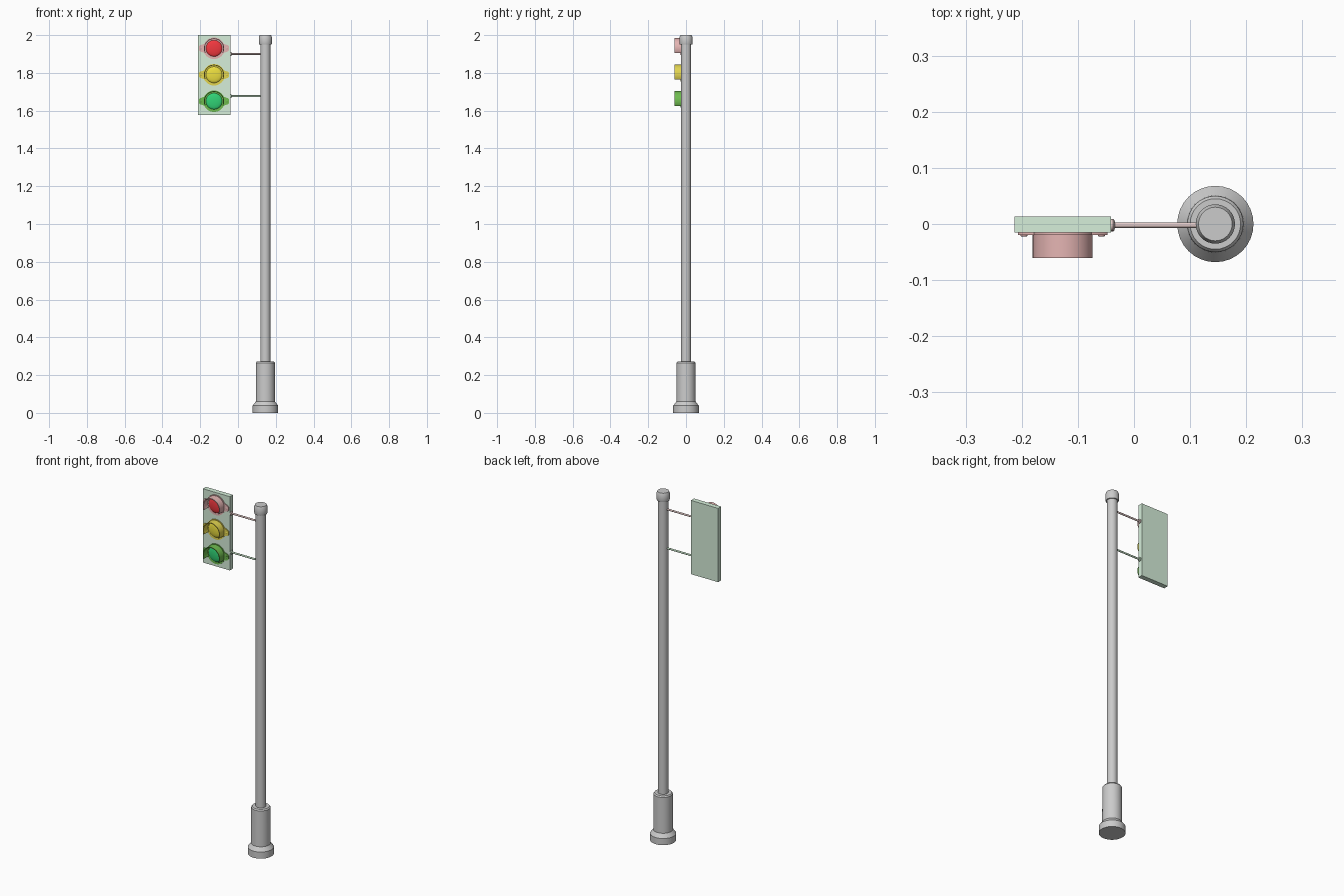
import bpy, bmesh
from math import sin, cos, pi, radians
from mathutils import Vector, Matrix

if "Cube" in bpy.data.objects:
    bpy.data.objects.remove(bpy.data.objects["Cube"])


def material(name, rgb):
    m = bpy.data.materials.new(name)
    m.diffuse_color = (*rgb, 1)
    m.use_nodes = True
    m.node_tree.nodes["Principled BSDF"].inputs["Base Color"].default_value = m.diffuse_color
    return m


def finish(name, bm, mat=None, angle=35):
    bmesh.ops.recalc_face_normals(bm, faces=bm.faces)
    me = bpy.data.meshes.new(name)
    bm.to_mesh(me)
    bm.free()
    ob = bpy.data.objects.new(name, me)
    bpy.context.collection.objects.link(ob)
    if mat:
        me.materials.append(mat)
    bpy.ops.object.select_all(action='DESELECT')
    ob.select_set(True)
    bpy.context.view_layer.objects.active = ob
    bpy.ops.object.shade_smooth_by_angle(angle=radians(angle))
    return ob


def lathe(name, profile, origin, axis, mat=None, sides=32):
    """Revolve (radius, height) points around an axis and close both ends."""
    bm = bmesh.new()
    rings = [[bm.verts.new((r * cos(2 * pi * i / sides), r * sin(2 * pi * i / sides), h))
              for i in range(sides)] for r, h in profile]
    for a, b in zip(rings, rings[1:]):
        for i in range(sides):
            j = (i + 1) % sides
            bm.faces.new((a[i], a[j], b[j], b[i]))
    bm.faces.new(rings[0])
    bm.faces.new(rings[-1])
    rot = Vector((0, 0, 1)).rotation_difference(Vector(axis)).to_matrix().to_4x4()
    bm.transform(Matrix.Translation(origin) @ rot)
    return finish(name, bm, mat)


def prism(name, outline, origin, y0, y1, mat):
    """Extrude an x-z outline along y."""
    bm = bmesh.new()
    ox, oz = origin
    face = bm.faces.new([bm.verts.new((ox + x, y0, oz + z)) for x, z in outline])
    ext = bmesh.ops.extrude_face_region(bm, geom=[face])
    moved = [v for v in ext['geom'] if isinstance(v, bmesh.types.BMVert)]
    bmesh.ops.translate(bm, verts=moved, vec=(0, y1 - y0, 0))
    return finish(name, bm, mat)


def arc(r, a0, a1, n):
    return [(r * cos(radians(a0 + (a1 - a0) * i / n)),
             r * sin(radians(a0 + (a1 - a0) * i / n))) for i in range(n + 1)]


POLE_X, LAMP_X = 0.145, -0.127

# Post: stepped base, shaft and cap
lathe("post", [(0.068, 0), (0.068, 0.038), (0.051, 0.06), (0.05, 0.265), (0.045, 0.272),
               (0.027, 0.272), (0.027, 1.95), (0.033, 1.95), (0.035, 1.956),
               (0.035, 1.988), (0.03, 2.0)], (POLE_X, 0, 0), (0, 0, 1))

# Backing panel
panel = material("pale_green", (0.67, 0.86, 0.70))
w, z0, z1 = 0.086, 1.577, 2.0
prism("panel", [(-w, z0), (w, z0), (w, z1), (-w, z1)], (LAMP_X, 0), -0.015, 0.013, panel)

# Lamps: eared flange, screws, domed lens and open-bottomed visor
ears = (arc(0.057, 25, 155, 20) + [(-0.074, 0.016), (-0.08, 0.009), (-0.08, -0.009), (-0.074, -0.016)]
        + arc(0.057, 205, 335, 20) + [(0.074, -0.016), (0.08, -0.009), (0.08, 0.009), (0.074, 0.016)])
visor = arc(0.0535, -27, 207, 32) + arc(0.049, 207, -27, 32)
lamps = [("red", 1.93, (0.78, 0.46, 0.45), (0.9, 0.04, 0.05)),
         ("yellow", 1.79, (0.76, 0.66, 0.08), (0.85, 0.74, 0.05)),
         ("green", 1.65, (0.16, 0.5, 0.08), (0.03, 0.65, 0.18))]
for name, z, shell_rgb, lens_rgb in lamps:
    shell = material(name + "_shell", shell_rgb)
    glow = material(name + "_glow", lens_rgb)
    prism(name + "_flange", ears, (LAMP_X, z), -0.0145, -0.02, shell)
    prism(name + "_visor", visor, (LAMP_X, z), -0.0195, -0.061, shell)
    dome = [(0.043, 0)] + [(0.043 * cos(t), 0.003 + 0.009 * sin(t))
                           for t in (0, 0.35, 0.7, 1.05, 1.4)]
    lathe(name + "_lens", dome, (LAMP_X, -0.0195, z), (0, -1, 0), glow)
    for side in (-1, 1):
        lathe(name + "_screw", [(0.006, 0), (0.006, 0.002), (0.004, 0.003)],
              (LAMP_X + side * 0.069, -0.0195, z), (0, -1, 0), shell, 12)

# Two thin arms with small mounting plates
for name, z, rgb in (("upper_arm", 1.90, (0.78, 0.6, 0.58)), ("lower_arm", 1.677, (0.55, 0.75, 0.56))):
    lathe(name, [(0.011, 0), (0.011, 0.004), (0.009, 0.006), (0.005, 0.007), (0.005, 0.165)],
          (-0.041, -0.002, z), (1, 0, 0), material(name, rgb), 16)
